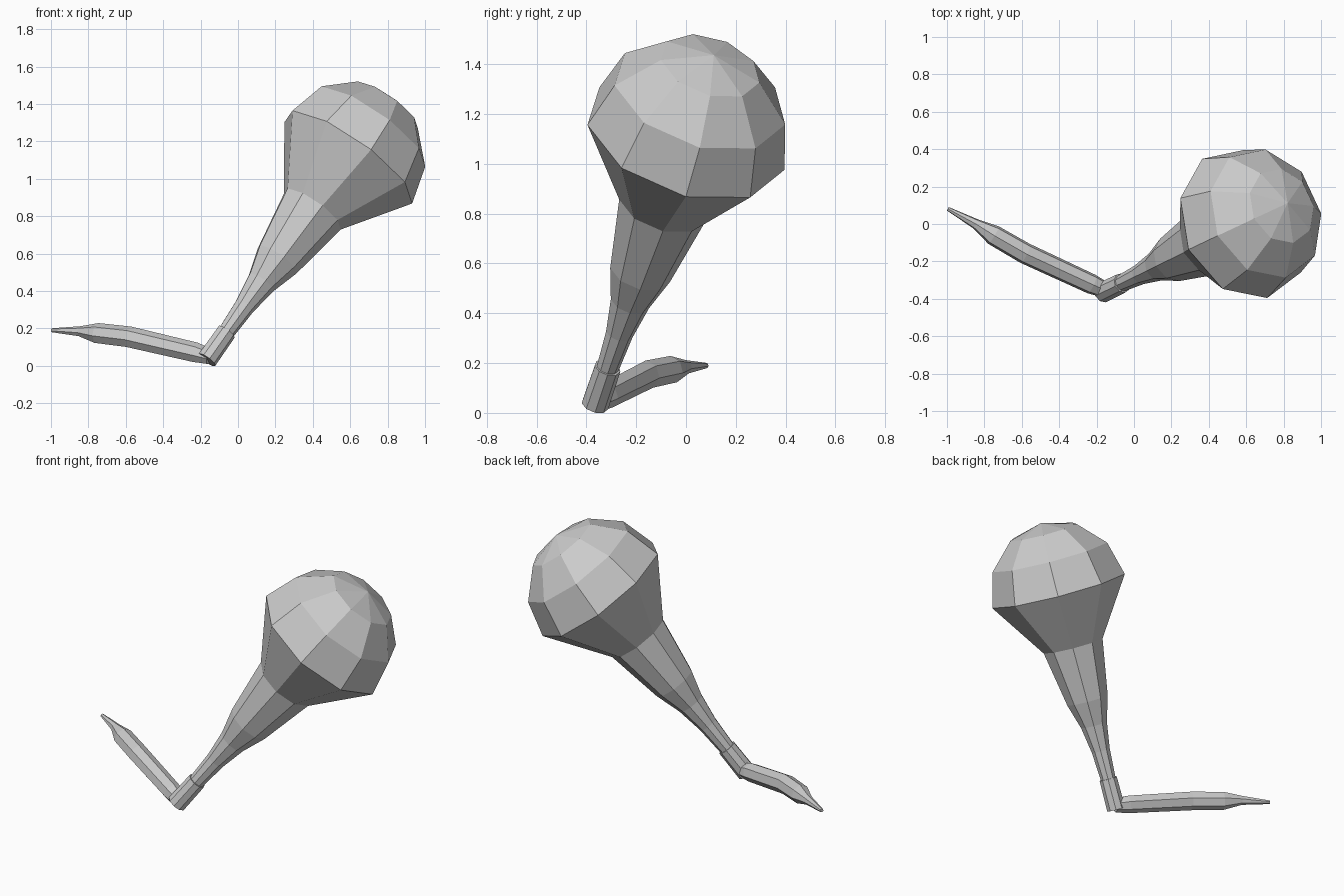
import bpy, bmesh, math
from mathutils import Vector

if "Cube" in bpy.data.objects:
    bpy.data.objects.remove(bpy.data.objects["Cube"])


def tube(name, rings, sides, ref, tip=None):
    """Skin a faceted tube through (centre, radius, axis) rings; ref sets the first corner."""
    bm = bmesh.new()
    loops = []
    for centre, radius, axis in rings:
        axis = axis.normalized()
        u = (ref - axis * ref.dot(axis)).normalized()
        v = axis.cross(u)
        loops.append([bm.verts.new(centre + radius * (u * math.cos(a) + v * math.sin(a)))
                      for a in (2 * math.pi * i / sides for i in range(sides))])
    for a, b in zip(loops, loops[1:]):
        for i in range(sides):
            j = (i + 1) % sides
            bm.faces.new((a[i], a[j], b[j], b[i]))
    bm.faces.new(loops[0][::-1])
    if tip is None:
        bm.faces.new(loops[-1])
    else:
        pole = bm.verts.new(tip)
        for i in range(sides):
            bm.faces.new((loops[-1][i], loops[-1][(i + 1) % sides], pole))
    bmesh.ops.recalc_face_normals(bm, faces=bm.faces)
    mesh = bpy.data.meshes.new(name)
    bm.to_mesh(mesh)
    bm.free()
    obj = bpy.data.objects.new(name, mesh)
    bpy.context.collection.objects.link(obj)
    return obj


# Shared tilted axis, measured from the widest ring of the bulb
centre = Vector((0.59, 0.0, 1.108))
axis = Vector((0.555, 0.268, 0.788)).normalized()
corner = Vector((0.82, 0.0, -0.57))
R = 0.417


def on_axis(profile):
    return [(centre + axis * s, r, axis) for s, r in profile]


# Flared neck and domed bulb
neck = [(-1.19, 0.045), (-1.0, 0.056), (-0.84, 0.081), (-0.686, 0.127), (-0.346, 0.185)]
dome = [(R * math.sin(math.radians(a)), R * math.cos(math.radians(a))) for a in (0, 30, 60)]
tube("bulb_and_neck", on_axis(neck + dome), 9, corner, centre + axis * R)

# Short rod at the foot of the neck
tube("foot_rod", on_axis([(-1.365, 0.056), (-1.175, 0.054)]), 9, corner)

# Tapered arm leaving the foot
path = [((-0.15, -0.355, 0.048), 0.043), ((-0.225, -0.322, 0.07), 0.055),
        ((-0.58, -0.158, 0.153), 0.058), ((-0.75, -0.06, 0.173), 0.056),
        ((-0.845, 0.0, 0.184), 0.028), ((-0.995, 0.081, 0.19), 0.011)]
pts = [Vector(p) for p, r in path]
arm = [(p, path[i][1], pts[min(i + 1, len(pts) - 1)] - pts[max(i - 1, 0)])
       for i, p in enumerate(pts)]
tube("arm", arm, 7, Vector((0, 0, 1)))
